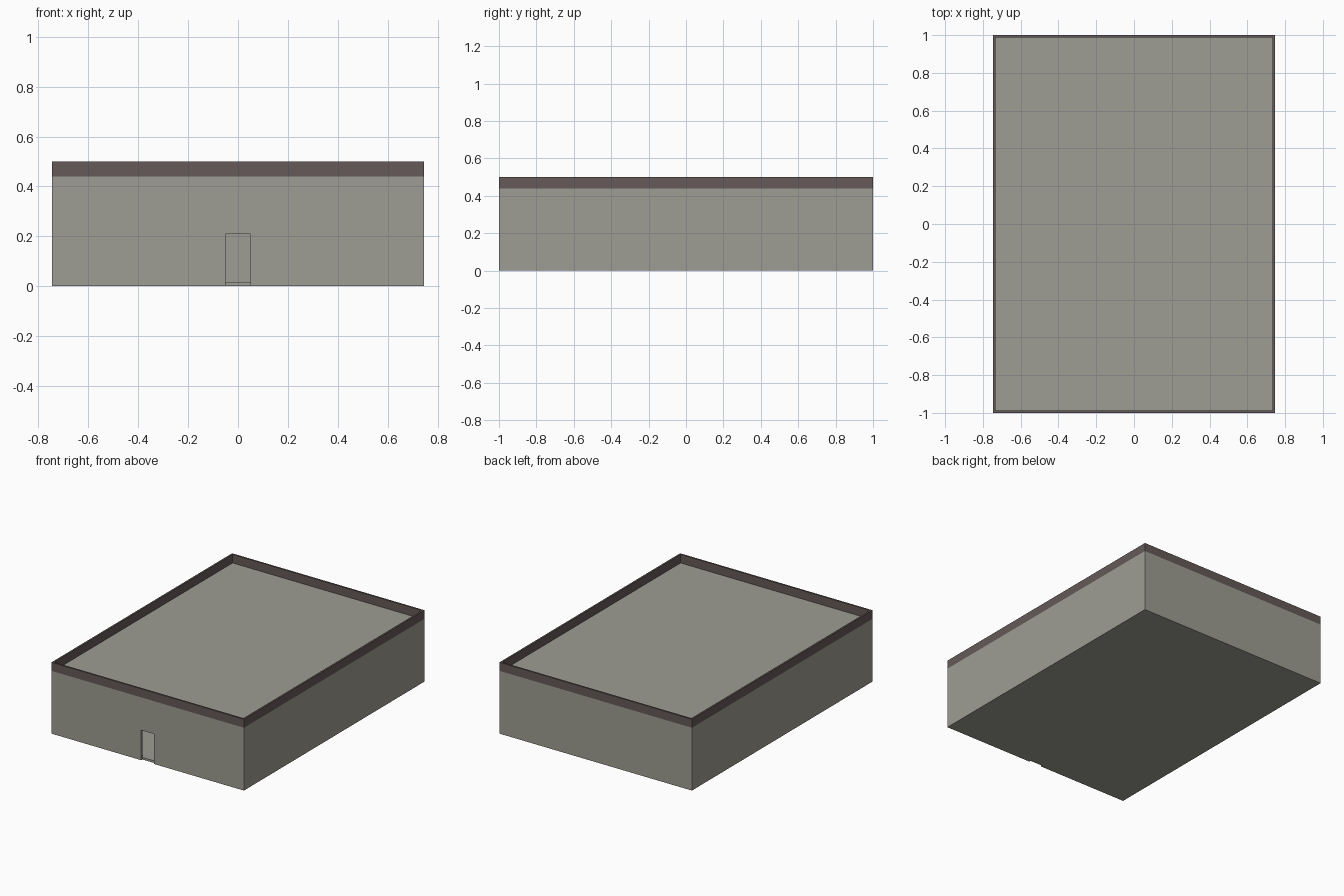
import bpy

if "Cube" in bpy.data.objects:
    bpy.data.objects.remove(bpy.data.objects["Cube"])

W, D = 0.746, 1.0        # half width, half depth
T = 0.0125               # wall thickness
ROOF, TOP = 0.44, 0.5    # roof level, parapet top
SLAB = 0.015


def material(name, rgb):
    m = bpy.data.materials.new(name)
    m.diffuse_color = (*rgb, 1)
    m.use_nodes = True
    m.node_tree.nodes["Principled BSDF"].inputs["Base Color"].default_value = m.diffuse_color
    return m


grey = material("concrete grey", (0.342, 0.337, 0.292))
brown = material("dark brown trim", (0.130, 0.102, 0.098))


def box(name, lo, hi, mat):
    """Axis-aligned box between two corners."""
    bpy.ops.mesh.primitive_cube_add(size=1)
    ob = bpy.context.object
    ob.name = name
    for v in ob.data.vertices:
        v.co = [a if c < 0 else b for c, a, b in zip(v.co, lo, hi)]
    ob.data.materials.append(mat)
    return ob


def cut(target, cutter):
    """Subtract the cutter, then remove it."""
    mod = target.modifiers.new("cut", 'BOOLEAN')
    mod.operation = 'DIFFERENCE'
    mod.solver = 'EXACT'
    mod.object = cutter
    bpy.context.view_layer.objects.active = target
    bpy.ops.object.modifier_apply(modifier=mod.name)
    bpy.data.objects.remove(cutter)


def ring(name, z0, z1, mat):
    """Thin rectangular frame following the building outline."""
    ob = box(name, (-W, -D, z0), (W, D, z1), mat)
    cut(ob, box("core", (-W + T, -D + T, z0 - 1), (W - T, D - T, z1 + 1), mat))
    return ob


# Walls with the door opening in the front
walls = ring("walls", 0, ROOF, grey)
cut(walls, box("door_cutter", (-0.05, -D - 0.1, -0.1), (0.05, -D + 0.1, 0.21), grey))

# Parapet around the roof edge
ring("parapet", ROOF, TOP, brown)

# Floor and flat roof, set between the walls
for name, z in (("floor", 0), ("roof", ROOF - SLAB)):
    box(name, (-W + T, -D + T, z), (W - T, D - T, z + SLAB), grey)
